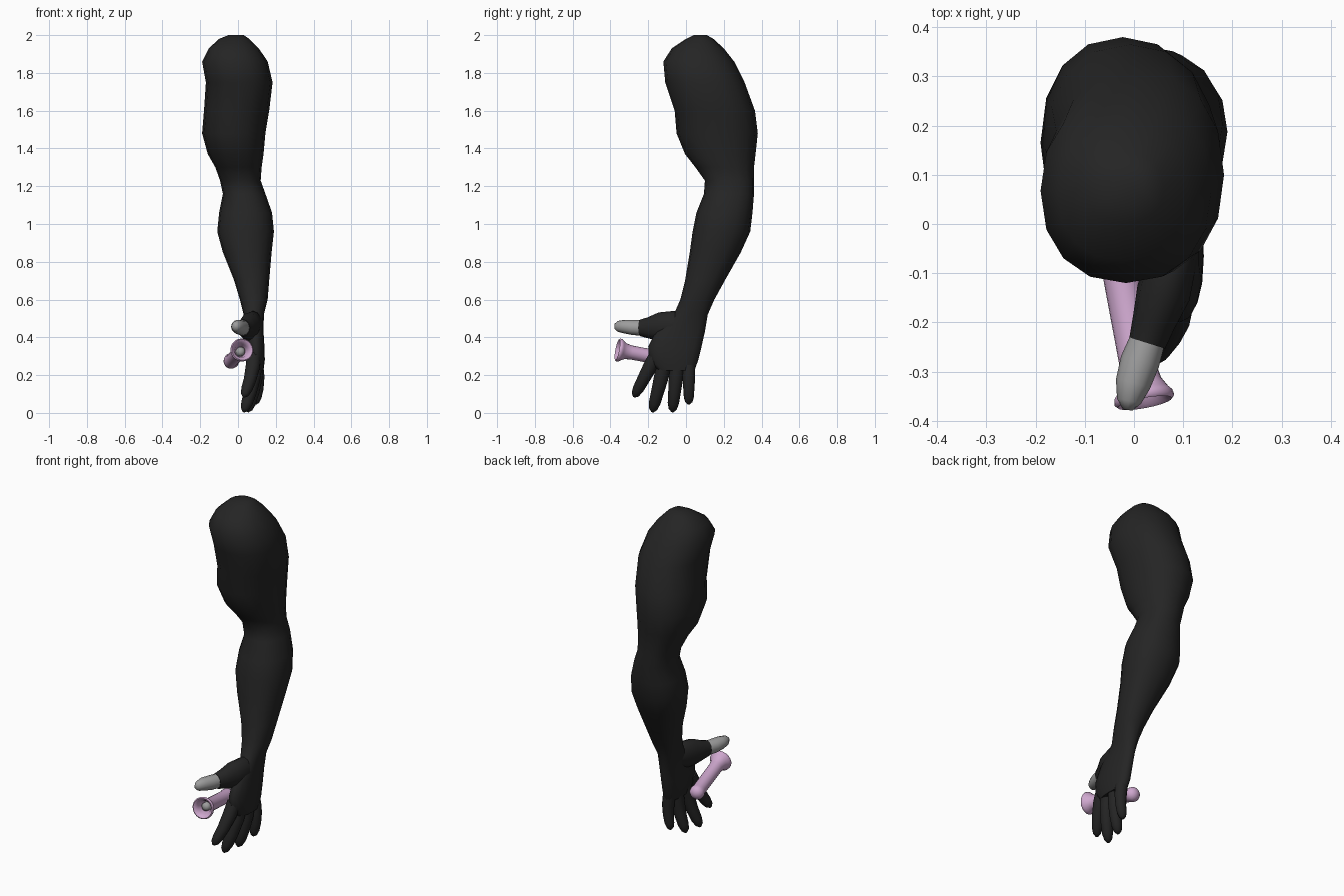
import bpy, bmesh, math
from mathutils import Vector

if "Cube" in bpy.data.objects:
    bpy.data.objects.remove(bpy.data.objects["Cube"])


def material(name, rgb):
    m = bpy.data.materials.new(name)
    m.diffuse_color = (*rgb, 1)
    m.use_nodes = True
    m.node_tree.nodes["Principled BSDF"].inputs["Base Color"].default_value = m.diffuse_color
    return m


BLACK = material("black cloth", (0.018, 0.018, 0.018))
GREY = material("grey thumb", (0.34, 0.34, 0.34))
PINK = material("pink plastic", (0.62, 0.39, 0.62))


def skin_rings(name, rings, mat, angle=60):
    """Bridge closed rings of points into one capped surface."""
    bm = bmesh.new()
    loops = [[bm.verts.new(p) for p in r] for r in rings]
    n = len(loops[0])
    for a, b in zip(loops, loops[1:]):
        for i in range(n):
            j = (i + 1) % n
            bm.faces.new((a[i], a[j], b[j], b[i]))
    bm.faces.new(loops[0][::-1])
    bm.faces.new(loops[-1])
    bmesh.ops.recalc_face_normals(bm, faces=bm.faces)
    mesh = bpy.data.meshes.new(name)
    bm.to_mesh(mesh)
    bm.free()
    mesh.materials.append(mat)
    ob = bpy.data.objects.new(name, mesh)
    bpy.context.collection.objects.link(ob)
    bpy.ops.object.select_all(action='DESELECT')
    bpy.context.view_layer.objects.active = ob
    ob.select_set(True)
    bpy.ops.object.shade_smooth_by_angle(angle=math.radians(angle))
    return ob


def stack(name, sections, mat, n=16):
    """Horizontal ovals: z, x min, x max, y min, y max."""
    rings = []
    for z, x0, x1, y0, y1 in sections:
        ring = []
        for i in range(n):
            a = 2 * math.pi * i / n
            c, s = math.cos(a), math.sin(a)
            px = math.copysign(abs(c) ** 0.9, c)
            py = math.copysign(abs(s) ** 0.9, s)
            ring.append(((x0 + x1) / 2 + px * (x1 - x0) / 2,
                         (y0 + y1) / 2 + py * (y1 - y0) / 2, z))
        rings.append(ring)
    return skin_rings(name, rings, mat)


def tube(name, path, mat, n=12, axis=None, angle=60):
    """Round sections along a path: x, y, z, radius across, radius upright."""
    pts = [Vector(p[:3]) for p in path]
    rings = []
    for i, p in enumerate(path):
        t = axis or (pts[min(i + 1, len(pts) - 1)] - pts[max(i - 1, 0)])
        t = t.normalized()
        side = t.cross(Vector((0, 0, 1) if abs(t.z) < 0.7 else (0, 1, 0))).normalized()
        up = side.cross(t)
        ring = []
        for k in range(n):
            a = 2 * math.pi * k / n
            ring.append(pts[i] + side * p[3] * math.cos(a) + up * p[4] * math.sin(a))
        rings.append(ring)
    return skin_rings(name, rings, mat, angle)


# Shoulder, upper arm, elbow, forearm and palm
stack("arm", [
    (2.00, -0.05, 0.03, 0.04, 0.11),
    (1.98, -0.10, 0.06, 0.00, 0.145),
    (1.93, -0.155, 0.11, -0.075, 0.20),
    (1.86, -0.19, 0.157, -0.12, 0.255),
    (1.75, -0.17, 0.183, -0.11, 0.31),
    (1.60, -0.18, 0.165, -0.06, 0.365),
    (1.48, -0.19, 0.145, -0.05, 0.38),
    (1.37, -0.16, 0.135, -0.005, 0.368),
    (1.30, -0.12, 0.125, 0.05, 0.36),
    (1.23, -0.095, 0.12, 0.10, 0.36),
    (1.16, -0.08, 0.145, 0.095, 0.36),
    (1.06, -0.10, 0.18, 0.055, 0.352),
    (0.96, -0.11, 0.19, 0.035, 0.34),
    (0.85, -0.08, 0.178, 0.02, 0.29),
    (0.70, -0.02, 0.165, -0.005, 0.205),
    (0.60, 0.01, 0.157, -0.03, 0.15),
    (0.52, 0.03, 0.137, -0.065, 0.115),
    (0.43, 0.045, 0.135, -0.16, 0.10),
    (0.35, 0.045, 0.14, -0.20, 0.082),
    (0.28, 0.045, 0.142, -0.195, 0.065),
    (0.225, 0.06, 0.135, -0.15, 0.045),
], BLACK)

# Fingers: knuckle, tip, radius
for name, base, tip, r in (
        ("index_finger", (0.085, -0.155, 0.31), (0.03, -0.275, 0.085), 0.035),
        ("middle_finger", (0.09, -0.11, 0.27), (0.03, -0.178, 0.005), 0.036),
        ("ring_finger", (0.095, -0.045, 0.26), (0.05, -0.072, 0.005), 0.035),
        ("little_finger", (0.10, 0.015, 0.25), (0.09, 0.015, 0.045), 0.031)):
    b, t = Vector(base), Vector(tip)
    path = []
    for f, k in ((0, 1.1), (0.3, 1.08), (0.6, 0.95), (0.82, 0.85), (0.94, 0.62), (1, 0.2)):
        p = b.lerp(t, f)
        p.x += 0.012 * math.sin(math.pi * f)
        path.append((*p, r * k, r * k))
    tube(name, path, BLACK)

# Thumb: covered base and bare end
tube("thumb_base", [
    (0.09, 0.03, 0.46, 0.03, 0.04),
    (0.08, -0.06, 0.46, 0.05, 0.08),
    (0.06, -0.14, 0.455, 0.055, 0.077),
    (0.04, -0.20, 0.45, 0.044, 0.056),
    (0.027, -0.242, 0.45, 0.038, 0.044)], BLACK)
tube("thumb_tip", [
    (0.028, -0.235, 0.45, 0.036, 0.041),
    (0.012, -0.28, 0.452, 0.040, 0.040),
    (-0.002, -0.325, 0.457, 0.036, 0.036),
    (-0.010, -0.36, 0.458, 0.025, 0.029),
    (-0.013, -0.378, 0.458, 0.010, 0.014)], GREY)

# Handle with a round closed end and a flared, hollow mouth
mouth, end = Vector((0.021, -0.358, 0.333)), Vector((-0.042, -0.02, 0.268))
axis = mouth - end
length = axis.length
profile = [(0, 0.010), (0.008, 0.028), (0.022, 0.039), (0.04, 0.041), (0.058, 0.037),
           (length - 0.07, 0.037), (length - 0.04, 0.042), (length - 0.02, 0.053),
           (length - 0.012, 0.060), (length, 0.062), (length + 0.006, 0.056),
           (length, 0.047), (length - 0.02, 0.036), (length - 0.06, 0.026)]
tube("handle", [(*(end + axis.normalized() * d), r, r) for d, r in profile],
     PINK, n=20, axis=axis, angle=70)

# Pale plug inside the mouth
tube("mouth_plug", [(*(end + axis.normalized() * (length + d)), r, r)
                    for d, r in ((-0.06, 0.024), (-0.035, 0.024), (-0.025, 0.010))],
     GREY, n=16, axis=axis)
